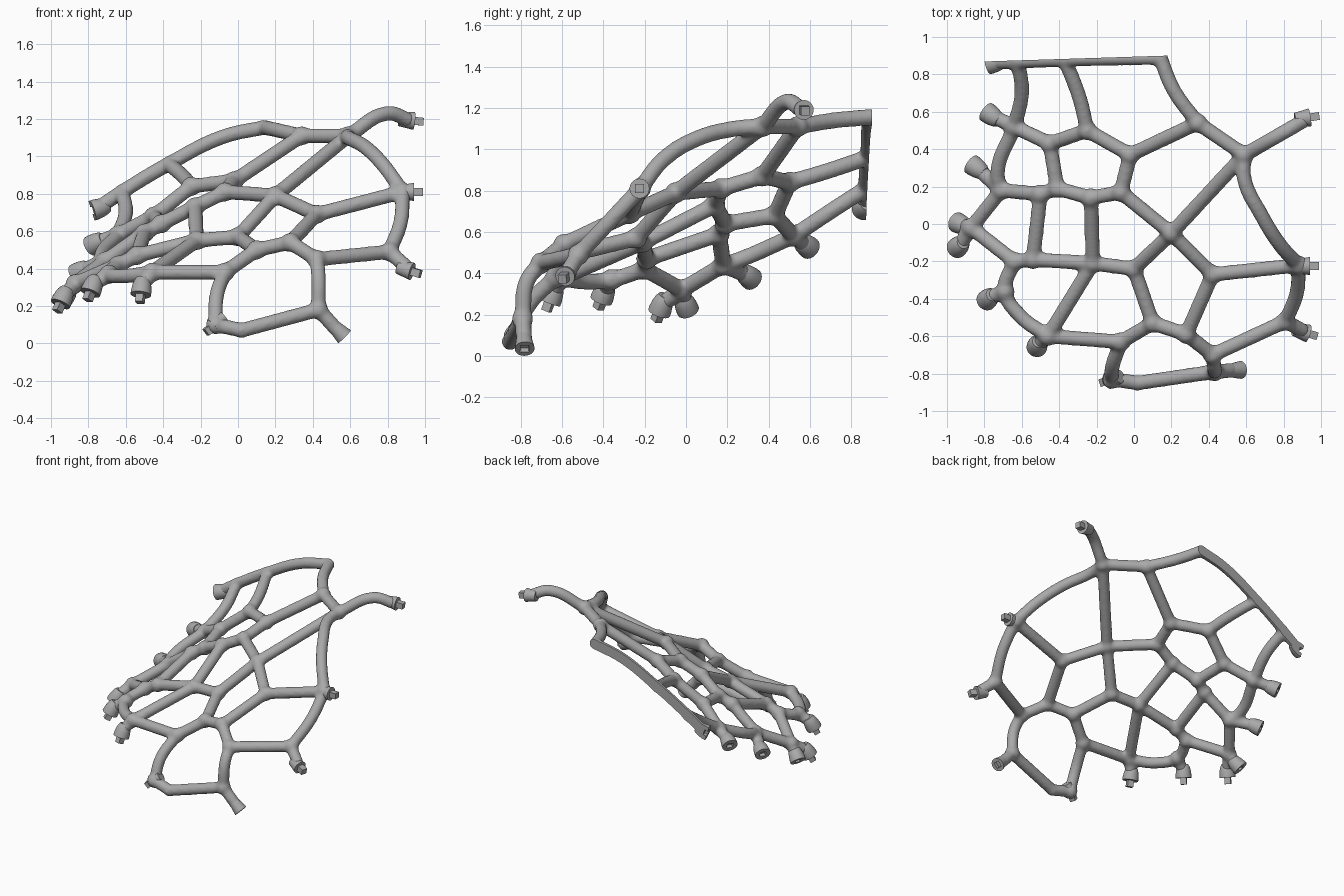
import bpy, bmesh
from math import pi
from mathutils import Vector, Matrix

cube = bpy.data.objects.get("Cube")
if cube:
    bpy.data.objects.remove(cube)

grey = bpy.data.materials.new("grey")
grey.use_nodes = True
grey.diffuse_color = (0.4, 0.4, 0.4, 1)
grey.node_tree.nodes["Principled BSDF"].inputs["Base Color"].default_value = (0.4, 0.4, 0.4, 1)

# Junctions of the web
N = dict(
    bar_end=(-.74, .865, .73), bar_low=(-.62, .87, .81), bar_mid=(-.37, .88, .96), bar_top=(.14, .89, 1.155),
    back_left=(-.64, .52, .58), back_mid=(-.25, .5, .84), back_right=(.34, .54, 1.11), peak=(.59, .37, 1.11),
    hex_a=(-.02, .37, .87), hex_b=(-.07, .17, .81), hex_c=(-.23, .14, .73), hex_d=(-.41, .19, .64),
    hex_e=(-.45, .43, .68), cross=(.2, -.05, .79), right_tip=(.88, -.22, .81), right_mid=(.42, -.27, .69),
    right_low=(.81, -.52, .49), front_right=(.42, -.7, .45), front_mid=(.28, -.59, .54), foot=(.43, -.79, .18),
    front_low=(.02, -.85, .07), front_end=(-.12, -.83, .1), front_a=(-.07, -.63, .38), front_b=(.1, -.53, .5),
    mid_a=(0, -.24, .57), mid_b=(-.22, -.21, .55), mid_c=(-.54, -.19, .47), left_a=(-.5, .16, .59),
    left_b=(-.71, .18, .44), left_c=(-.64, -.2, .42), left_tip=(-.87, -.02, .32), front_left=(-.46, -.6, .38),
    left_bend=(-.69, -.36, .37))

# Struts: junction names with optional in-between points
struts = [
    ["bar_end", "bar_low", "bar_mid", (-.08, .887, 1.105), "bar_top"],
    ["bar_low", (-.6, .7, .7), "back_left"],
    ["bar_mid", (-.29, .67, .89), "back_mid"],
    ["bar_top", (.21, .72, 1.14), "back_right"],
    ["back_right", "peak"],
    ["peak", (.8, .49, 1.23), (.92, .56, 1.19)],
    ["peak", (.59, .24, 1.1), (.68, .05, 1.05), (.78, -.11, .95), "right_tip"],
    ["right_tip", (.92, -.225, .81)],
    ["right_tip", (.87, -.37, .65), "right_low"],
    ["right_low", (.91, -.575, .4)],
    ["right_tip", "right_mid"], ["right_low", "front_right"], ["front_right", "front_mid"],
    ["front_right", (.43, -.77, .36), "foot"],
    ["foot", (.55, -.78, .05)], ["foot", "front_low"], ["front_low", "front_end"],
    ["front_end", (-.115, -.76, .25), "front_a"],
    ["front_a", "front_b"], ["front_b", "front_mid"], ["front_mid", "right_mid"], ["right_mid", "cross"],
    ["cross", "peak"], ["cross", "mid_a"], ["cross", "hex_b"], ["front_b", "mid_a"], ["mid_a", "mid_b"],
    ["mid_b", "hex_c"], ["mid_b", "mid_c"], ["mid_b", "front_left"], ["front_a", "front_left"],
    ["hex_a", "back_right"], ["hex_a", "back_mid"], ["back_mid", "hex_e"], ["hex_e", "hex_d"],
    ["hex_d", "hex_c"], ["hex_c", "hex_b"], ["hex_b", "hex_a"], ["hex_e", "back_left"],
    ["hex_d", "left_a"], ["left_a", "left_b"], ["left_a", "mid_c"], ["mid_c", "left_c"],
    ["left_c", "left_tip"], ["left_tip", "left_b"], ["left_b", (-.73, .27, .47), "back_left"],
    ["left_c", "left_bend", (-.61, -.49, .36), "front_left"]]

# Connectors: start junction, mouth centre, facing direction, has a peg
connectors = [
    ("bar_end", (-.78, .855, .71), (-.8, -.2, -.25), False),
    ("back_left", (-.79, .6, .52), (-.7, .5, -.4), False),
    ("left_b", (-.87, .32, .37), (-.7, .5, -.4), False),
    ("left_tip", (-.95, .01, .22), (-.6, .3, -.7), False),
    ("left_tip", (-.95, -.13, .21), (-.35, -.3, -.8), True),
    ("left_bend", (-.79, -.41, .27), (-.3, -.3, -.8), True),
    ("front_left", (-.52, -.66, .26), (-.1, -.3, -.8), True)]

# Flared open ends of struts: mouth centre, facing direction, has a peg
flares = [((.94, .57, 1.19), (1, .15, -.1), True), ((.94, -.225, .81), (1, 0, 0), True),
          ((.93, -.585, .385), (1, -.3, -.3), True), ((-.135, -.835, .09), (-.6, -.2, -.5), True),
          ((.57, -.78, .035), (.7, .05, -.7), False)]


def add_object(name, bm, smooth=True):
    mesh = bpy.data.meshes.new(name)
    bm.to_mesh(mesh)
    bm.free()
    ob = bpy.data.objects.new(name, mesh)
    bpy.context.collection.objects.link(ob)
    mesh.materials.append(grey)
    for p in mesh.polygons:
        p.use_smooth = smooth
    return ob


def frame(pos, direction):
    d = Vector(direction).normalized()
    return Matrix.Translation(pos) @ d.to_track_quat("Z", "Y").to_matrix().to_4x4()


def block(bm, pos, direction, size, length):
    mat = frame(pos, direction) @ Matrix.Diagonal((size, size, length, 1))
    bmesh.ops.create_cube(bm, size=1, matrix=mat)


def lathe(bm, pos, direction, profile, sides=24):
    mat = frame(pos, direction)
    rings = [[bm.verts.new(mat @ (Matrix.Rotation(i * 2 * pi / sides, 4, "Z") @ Vector((r, 0, h))))
              for i in range(sides)] for r, h in profile]
    for a, b in zip(rings, rings[1:]):
        for i in range(sides):
            j = (i + 1) % sides
            bm.faces.new((a[i], a[j], b[j], b[i]))
    bm.faces.new(rings[0][::-1])
    bm.faces.new(rings[-1])


def boolean(ob, cutter):
    mod = ob.modifiers.new("cut", "BOOLEAN")
    mod.operation = "DIFFERENCE"
    mod.object = cutter
    mod.solver = "EXACT"


# Round struts swept along smooth paths
curve = bpy.data.curves.new("strut_paths", "CURVE")
curve.dimensions = "3D"
curve.bevel_depth = 0.041
curve.bevel_resolution = 3
curve.resolution_u = 8
curve.use_fill_caps = True
paths = struts + [[start, tuple(Vector(mouth) - Vector(d).normalized() * .05)]
                  for start, mouth, d, peg in connectors]
for path in paths:
    points = [N[p] if isinstance(p, str) else p for p in path]
    spline = curve.splines.new("BEZIER")
    spline.bezier_points.add(len(points) - 1)
    for bp, co in zip(spline.bezier_points, points):
        bp.co = co
        bp.handle_left_type = bp.handle_right_type = "AUTO"
path_ob = bpy.data.objects.new("strut_paths", curve)
bpy.context.collection.objects.link(path_ob)
tubes = bpy.data.meshes.new_from_object(path_ob.evaluated_get(bpy.context.evaluated_depsgraph_get()))
bpy.data.objects.remove(path_ob)
bm = bmesh.new()
bm.from_mesh(tubes)
bpy.data.meshes.remove(tubes)
bmesh.ops.remove_doubles(bm, verts=bm.verts, dist=0.0001)

# Swollen junctions, blended into the struts
for name, pos in N.items():
    radius = 0.043 if name.startswith("bar") or name == "front_low" else 0.053
    bmesh.ops.create_icosphere(bm, subdivisions=3, radius=radius, matrix=Matrix.Translation(pos))
web = add_object("strut_web", bm)
remesh = web.modifiers.new("blend", "REMESH")
remesh.mode = "VOXEL"
remesh.voxel_size = 0.011
remesh.use_smooth_shade = True
relax = web.modifiers.new("relax", "SMOOTH")
relax.factor = 0.5
relax.iterations = 10

# Flat back of the rear bar
bm = bmesh.new()
block(bm, (-.3, .985, .9), (-.032, 1, 0), 2, .2)
rear_cutter = add_object("rear_cutter", bm, False)
boolean(web, rear_cutter)

# Domed connectors and flared ends, with pegs or square sockets
dome = [(.034, -.095), (.044, -.078), (.051, -.052), (.055, -.02), (.055, 0)]
flare = [(.036, -.08), (.041, -.045), (.046, -.015), (.048, 0)]
bells, ends, pegs, holes = (bmesh.new() for i in range(4))
for start, mouth, d, peg in connectors:
    lathe(bells, mouth, d, dome)
    block(pegs if peg else holes, mouth, d, .042, .09 if peg else .05)
for mouth, d, peg in flares:
    lathe(ends, mouth, d, flare)
    block(pegs if peg else holes, mouth, d, .042, .1 if peg else .05)

socket_cutter = add_object("socket_cutter", holes, False)
connector_bells = add_object("connector_bells", bells)
flared_ends = add_object("flared_ends", ends)
add_object("connector_pegs", pegs, False)
boolean(connector_bells, rear_cutter)
for ob in (connector_bells, flared_ends, web):
    boolean(ob, socket_cutter)
for cutter in (rear_cutter, socket_cutter):
    cutter.hide_render = True
    cutter.hide_viewport = True
    cutter.display_type = "WIRE"

# Smooth sides with crisp rims
bpy.ops.object.select_all(action="DESELECT")
for ob in (connector_bells, flared_ends):
    ob.select_set(True)
bpy.context.view_layer.objects.active = connector_bells
bpy.ops.object.shade_smooth_by_angle(angle=pi / 5)
